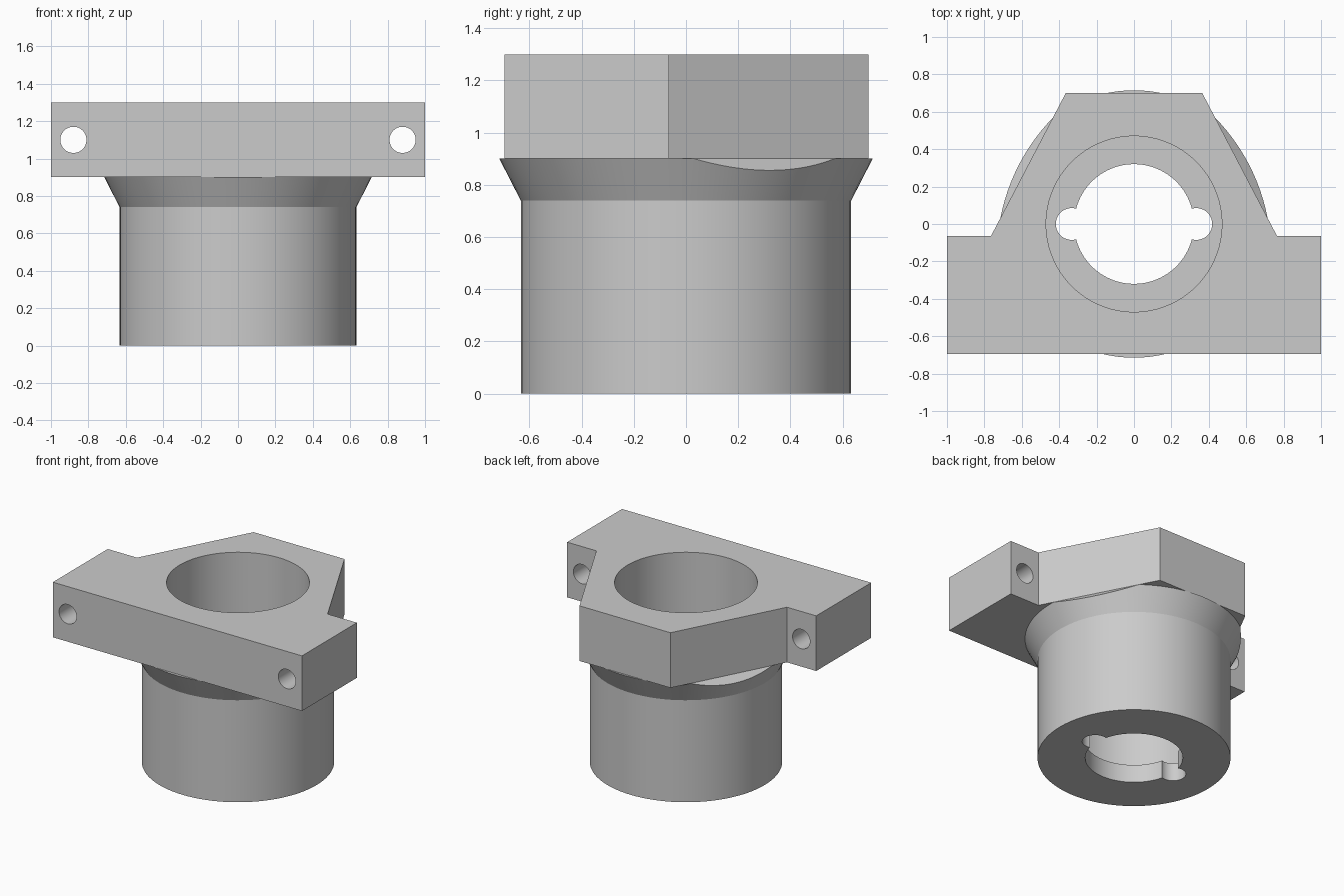
import bpy, bmesh, math
from mathutils import Vector

cube = bpy.data.objects.get("Cube")
if cube:
    bpy.data.objects.remove(cube)

grey = bpy.data.materials.new("plain_grey")
grey.use_nodes = True
grey.diffuse_color = (0.6, 0.6, 0.6, 1)
grey.node_tree.nodes["Principled BSDF"].inputs["Base Color"].default_value = (0.6, 0.6, 0.6, 1)

BORE, BASE, TOP = 0.47, 0.9, 1.3


def add_object(name, bm):
    bmesh.ops.recalc_face_normals(bm, faces=bm.faces[:])
    mesh = bpy.data.meshes.new(name)
    bm.to_mesh(mesh)
    bm.free()
    mesh.materials.append(grey)
    ob = bpy.data.objects.new(name, mesh)
    bpy.context.collection.objects.link(ob)
    return ob


def cutter(name, radius, depth, location, rotation=(0, 0, 0), sides=48):
    bm = bmesh.new()
    bmesh.ops.create_cone(bm, cap_ends=True, segments=sides, radius1=radius,
                          radius2=radius, depth=depth)
    ob = add_object(name, bm)
    ob.location, ob.rotation_euler = location, rotation
    return ob


def cut(target, cutters):
    bpy.ops.object.select_all(action='DESELECT')
    target.select_set(True)
    bpy.context.view_layer.objects.active = target
    for c in cutters:
        mod = target.modifiers.new(c.name, 'BOOLEAN')
        mod.operation, mod.solver, mod.object = 'DIFFERENCE', 'EXACT', c
        bpy.ops.object.modifier_apply(modifier=mod.name)
        bpy.data.objects.remove(c)
    bpy.ops.object.shade_smooth_by_angle(angle=math.radians(20))


# Mounting plate: mirrored outline, extruded upwards
half = [(1, -0.695), (1, -0.065), (0.765, -0.065), (0.365, 0.7)]
outline = half + [(-x, y) for x, y in reversed(half)]
bm = bmesh.new()
face = bm.faces.new([bm.verts.new((x, y, BASE)) for x, y in outline])
ext = bmesh.ops.extrude_face_region(bm, geom=[face])
bmesh.ops.translate(bm, vec=(0, 0, TOP - BASE),
                    verts=[v for v in ext["geom"] if isinstance(v, bmesh.types.BMVert)])
plate = add_object("mounting_plate", bm)
holes = [cutter("bolt_hole", 0.07, 2, (x, -0.3, 1.1), (math.pi / 2, 0, 0))
         for x in (-0.88, 0.88)]
cut(plate, [cutter("bore", BORE, 1, (0, 0, 1.1), sides=96)] + holes)

# Flared sleeve: ring section with a floor, turned about z
section = [(0.32, 0), (0.633, 0), (0.633, 0.74), (0.715, BASE),
           (BORE, BASE), (BORE, 0.13), (0.32, 0.13)]
bm = bmesh.new()
verts = [bm.verts.new((r, 0, z)) for r, z in section]
edges = [bm.edges.new((a, b)) for a, b in zip(verts, verts[1:] + verts[:1])]
bmesh.ops.spin(bm, geom=verts + edges, cent=(0, 0, 0), axis=(0, 0, 1),
               angle=math.tau, steps=96, use_merge=True)
bmesh.ops.remove_doubles(bm, verts=bm.verts[:], dist=0.0001)

# Chamfer the rim where it sticks out past the slanted plate sides
(x1, y1), (x2, y2) = half[2:]
for side in (-1, 1):
    out = Vector((side * (y2 - y1), x1 - x2, 0)).normalized()
    res = bmesh.ops.bisect_plane(bm, geom=bm.verts[:] + bm.edges[:] + bm.faces[:],
                                 plane_co=(side * x1, y1, BASE),
                                 plane_no=out + Vector((0, 0, 1)), clear_outer=True)
    rim = [e for e in res["geom_cut"] if isinstance(e, bmesh.types.BMEdge)]
    bmesh.ops.edgeloop_fill(bm, edges=rim)
sleeve = add_object("flared_sleeve", bm)

# Two round notches beside the floor hole
cut(sleeve, [cutter("notch", 0.085, 0.4, (x, 0, 0.1)) for x in (-0.333, 0.333)])
